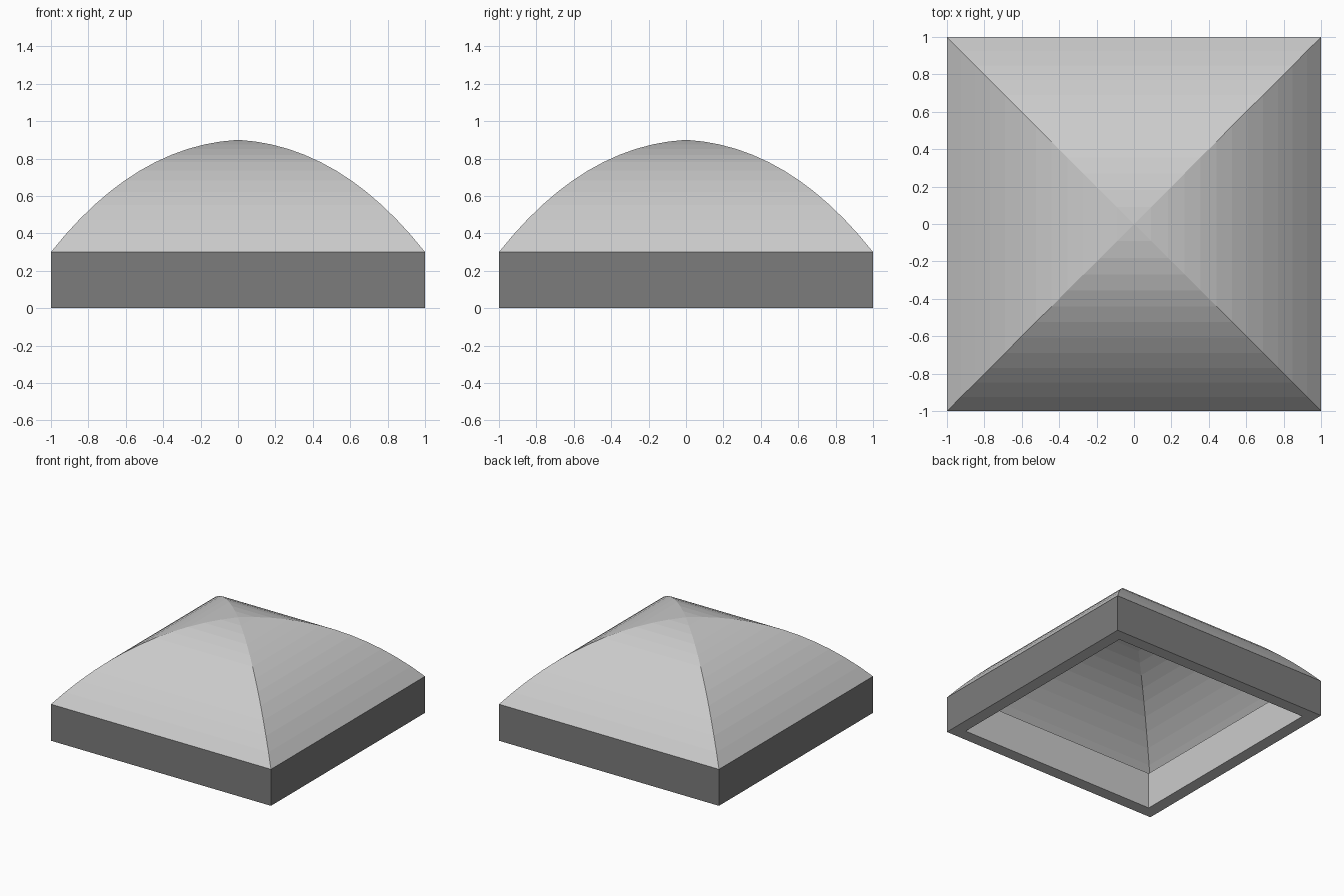
import bpy, bmesh

if "Cube" in bpy.data.objects:
    bpy.data.objects.remove(bpy.data.objects["Cube"])

SEGS = 12
SPRING, APEX, WALL = 0.3, 0.9, 0.1
CORNERS = ((1, 1), (-1, 1), (-1, -1), (1, -1))

def square(bm, h, z):
    return [bm.verts.new((sx * h, sy * h, z)) for sx, sy in CORNERS]

def bridge(bm, a, b, mat=0):
    for i in range(4):
        j = (i + 1) % 4
        bm.faces.new([a[i], a[j], b[j], b[i]]).material_index = mat

def finish(name, bm, mats):
    mesh = bpy.data.meshes.new(name)
    bm.to_mesh(mesh)
    bm.free()
    for m in mats:
        mesh.materials.append(m)
    bpy.context.collection.objects.link(bpy.data.objects.new(name, mesh))

def grey(name, v):
    mat = bpy.data.materials.new(name)
    mat.diffuse_color = (v, v, v, 1)
    mat.use_nodes = True
    mat.node_tree.nodes["Principled BSDF"].inputs["Base Color"].default_value = mat.diffuse_color
    return mat

pale, dark = grey("vault_grey", 0.8), grey("wall_grey", 0.2)

# Vault: thin sheet of square rings along a slightly pointed curve
bm = bmesh.new()
rings = []
for i in range(SEGS):
    t = 1 - i / SEGS
    mid = 2 * t * (1 - t)
    x = mid * 0.55 + t * t
    z = (1 - t) ** 2 * APEX + mid * 0.87 + t * t * SPRING
    rings.append(square(bm, x, z))
for lo, hi in zip(rings, rings[1:]):
    bridge(bm, lo, hi)
tip = bm.verts.new((0, 0, APEX))
for i in range(4):
    bm.faces.new([rings[-1][i], rings[-1][(i + 1) % 4], tip])
finish("vault_roof", bm, [pale])

# Curb: square wall frame with dark outer sides
bm = bmesh.new()
out_lo, out_hi = square(bm, 1, 0), square(bm, 1, SPRING)
in_hi, in_lo = square(bm, 1 - WALL, SPRING), square(bm, 1 - WALL, 0)
bridge(bm, out_lo, out_hi, 1)
bridge(bm, out_hi, in_hi)
bridge(bm, in_hi, in_lo)
bridge(bm, in_lo, out_lo)
finish("wall_frame", bm, [pale, dark])
